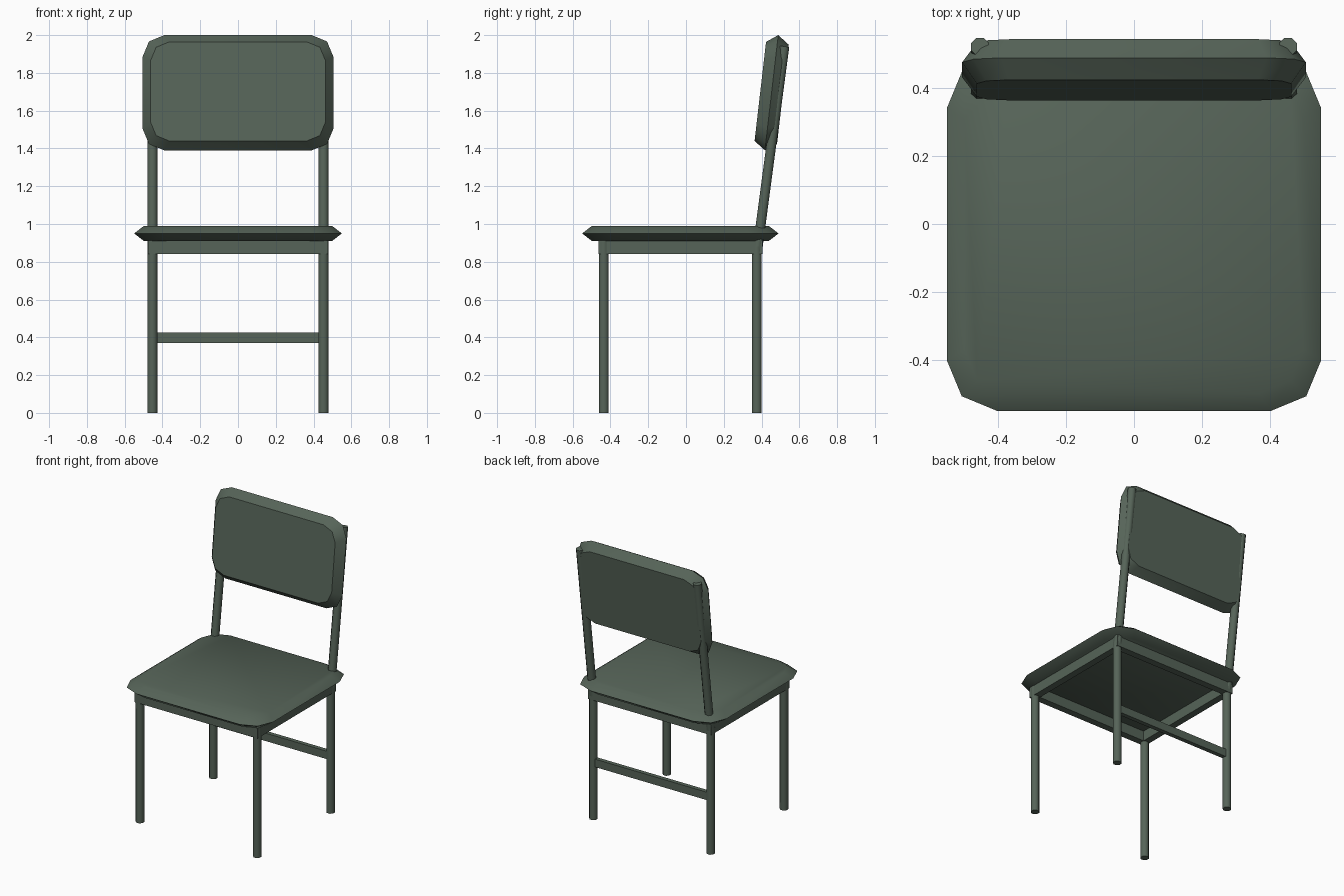
import bpy, bmesh, math
from mathutils import Matrix, Vector

cube = bpy.data.objects.get("Cube")
if cube:
    bpy.data.objects.remove(cube, do_unlink=True)

paint = bpy.data.materials.new("dark grey green")
paint.use_nodes = True
colour = (0.093, 0.127, 0.098, 1)
paint.diffuse_color = colour
paint.node_tree.nodes["Principled BSDF"].inputs["Base Color"].default_value = colour


def finish(name, bm, smooth=False):
    bmesh.ops.recalc_face_normals(bm, faces=bm.faces)
    mesh = bpy.data.meshes.new(name)
    bm.to_mesh(mesh)
    bm.free()
    mesh.materials.append(paint)
    ob = bpy.data.objects.new(name, mesh)
    bpy.context.collection.objects.link(ob)
    if smooth:
        bpy.ops.object.select_all(action="DESELECT")
        ob.select_set(True)
        bpy.context.view_layer.objects.active = ob
        bpy.ops.object.shade_smooth_by_angle(angle=math.radians(50))
    return ob


def box(name, low, high):
    bm = bmesh.new()
    low, high = Vector(low), Vector(high)
    size = Matrix.Diagonal((*(high - low), 1))
    bmesh.ops.create_cube(bm, size=1, matrix=Matrix.Translation((low + high) / 2) @ size)
    return finish(name, bm)


def rod(name, start, end, radius=0.028):
    start, end = Vector(start), Vector(end)
    axis = end - start
    turn = axis.to_track_quat("Z", "Y").to_matrix().to_4x4()
    spin = Matrix.Rotation(math.pi / 8, 4, "Z")
    bm = bmesh.new()
    bmesh.ops.create_cone(bm, cap_ends=True, segments=8, radius1=radius, radius2=radius,
                          depth=axis.length,
                          matrix=Matrix.Translation((start + end) / 2) @ turn @ spin)
    return finish(name, bm, True)


def cushion(name, half_x, half_y, half_z, corner, inset, matrix):
    """Rounded slab whose rim comes to an edge halfway up."""
    bm = bmesh.new()
    rings = []
    for z, shrink in ((-half_z, inset), (0, 0), (half_z, inset)):
        ring = []
        radius = corner - shrink * 0.4
        for k in range(4):
            sx, sy = ((1, 1), (-1, 1), (-1, -1), (1, -1))[k]
            for step in range(3):
                a = (k + step / 2) * math.pi / 2
                ring.append(bm.verts.new((
                    sx * (half_x - shrink - radius) + radius * math.cos(a),
                    sy * (half_y - shrink - radius) + radius * math.sin(a), z)))
        rings.append(ring)
    for lower, upper in zip(rings, rings[1:]):
        for i in range(len(lower)):
            j = (i + 1) % len(lower)
            bm.faces.new((lower[i], lower[j], upper[j], upper[i]))
    bm.faces.new(rings[0])
    bm.faces.new(rings[-1])
    bm.transform(matrix)
    return finish(name, bm, True)


# Seat and leaning backrest
cushion("seat", 0.55, 0.52, 0.04, 0.15, 0.052, Matrix.Translation((0, -0.03, 0.95)))
lean = Matrix.Rotation(math.radians(90 - 6.6), 4, "X")
cushion("backrest", 0.505, 0.307, 0.06, 0.115, 0.043,
        Matrix.Translation((0, 0.453, 1.695)) @ lean)

# Legs and back posts, mirrored across the middle
for side, s in (("left", 1), ("right", -1)):
    x = s * 0.453
    rod(f"{side}_front_leg", (x, -0.435, 0), (x, -0.435, 0.91))
    rod(f"{side}_back_leg", (x, 0.375, 0), (x, 0.375, 0.88))
    rod(f"{side}_back_post", (x, 0.376, 0.85), (x, 0.521, 1.94))
    inner, outer = sorted((s * 0.428, s * 0.476))
    box(f"{side}_seat_rail", (inner, -0.464, 0.84), (outer, 0.404, 0.912))

# Cross rails and the rear stretcher
box("front_seat_rail", (-0.43, -0.464, 0.84), (0.43, -0.416, 0.912))
box("back_seat_rail", (-0.43, 0.356, 0.84), (0.43, 0.404, 0.912))
box("rear_stretcher", (-0.44, 0.36, 0.37), (0.44, 0.39, 0.425))
